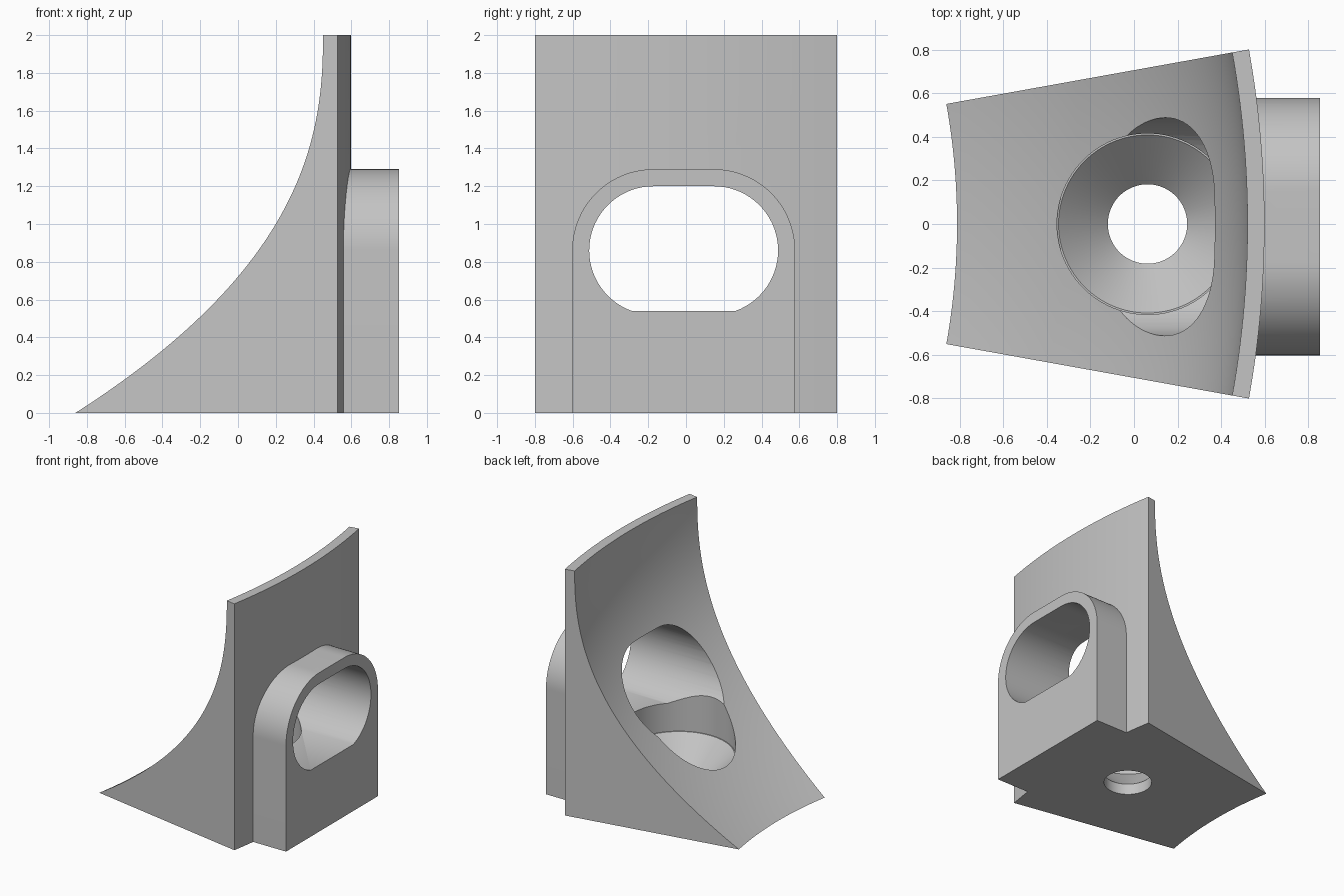
import bpy, bmesh, math

cube = bpy.data.objects.get("Cube")
if cube:
    bpy.data.objects.remove(cube, do_unlink=True)

grey = bpy.data.materials.new("plain_grey")
grey.use_nodes = True
GREY = (0.55, 0.55, 0.55, 1)
grey.diffuse_color = GREY
grey.node_tree.nodes["Principled BSDF"].inputs["Base Color"].default_value = GREY


def loft(name, rings):
    """Skin a row of matching closed rings and cap both ends."""
    bm = bmesh.new()
    rows = [[bm.verts.new(p) for p in ring] for ring in rings]
    n = len(rows[0])
    for a, b in zip(rows, rows[1:]):
        for i in range(n):
            j = (i + 1) % n
            bm.faces.new((a[i], a[j], b[j], b[i]))
    bm.faces.new(rows[0])
    bm.faces.new(rows[-1])
    bmesh.ops.recalc_face_normals(bm, faces=bm.faces)
    mesh = bpy.data.meshes.new(name)
    bm.to_mesh(mesh)
    bm.free()
    mesh.materials.append(grey)
    ob = bpy.data.objects.new(name, mesh)
    bpy.context.collection.objects.link(ob)
    return ob


def combine(target, tool, operation):
    """Apply a boolean and discard the tool."""
    mod = target.modifiers.new(operation.lower(), "BOOLEAN")
    mod.operation, mod.solver, mod.object = operation, "EXACT", tool
    bpy.context.view_layer.objects.active = target
    bpy.ops.object.modifier_apply(modifier=mod.name)
    bpy.data.objects.remove(tool, do_unlink=True)


def arc(cy, cz, r, start, end, steps=32):
    angles = [math.radians(start + (end - start) * i / steps) for i in range(steps + 1)]
    return [(cy + r * math.cos(a), cz + r * math.sin(a)) for a in angles]


def extrude_x(name, outline, x0, x1):
    return loft(name, [[(x, y, z) for y, z in outline] for x in (x0, x1)])


# Curved wedge: concave profile swept round a distant vertical axis
AXIS_X, HALF = -3.92, math.radians(10.2)
HEIGHT = 2.0
STEPS = 48
profile = [(0.527, 0), (0.527, HEIGHT)]
for i in range(STEPS + 1):
    drop = HEIGHT * i / STEPS
    profile.append((0.45 - 0.25 * drop ** 2.39, HEIGHT - drop))
sections = []
for i in range(33):
    a = HALF * (i / 16 - 1)
    radii = [((x - AXIS_X) / math.cos(HALF), z) for x, z in profile]
    sections.append([(AXIS_X + r * math.cos(a), r * math.sin(a), z) for r, z in radii])
body = loft("curved_bracket", sections)

# Rounded boss on the outer face
MID_Y, MID_Z, OFFSET = -0.0125, 0.86, 0.16
right, left = MID_Y + OFFSET, MID_Y - OFFSET
R = 0.43
outline = [(left - R, 0), (right + R, 0)]
outline += arc(right, MID_Z, R, 0, 90) + arc(left, MID_Z, R, 90, 180)
combine(body, extrude_x("boss", outline, 0.48, 0.853), "UNION")

# Horizontal slot with a flat floor
r = 0.34
cut = math.degrees(math.asin(0.32 / r))
outline = arc(right, MID_Z, r, -cut, 90) + arc(left, MID_Z, r, 90, 180 + cut)
# the floor runs between the two lower ends of the arcs
outline = [(y, z) for y, z in outline]
combine(body, extrude_x("slot_cutter", outline, -1.2, 1.2), "DIFFERENCE")

# Vertical pocket with a conical seat and a drain hole
SIDES = 96
rings = []
for rad, z in [(0.182, -0.1), (0.182, 0.09), (0.408, 0.31), (0.415, 0.31), (0.415, 0.86)]:
    rings.append([(0.062 + rad * math.cos(math.tau * i / SIDES),
                   rad * math.sin(math.tau * i / SIDES), z) for i in range(SIDES)])
combine(body, loft("pocket_cutter", rings), "DIFFERENCE")

# Smooth curved surfaces, keep the edges crisp
bpy.ops.object.select_all(action="DESELECT")
body.select_set(True)
bpy.context.view_layer.objects.active = body
bpy.ops.object.shade_smooth_by_angle(angle=math.radians(25))
